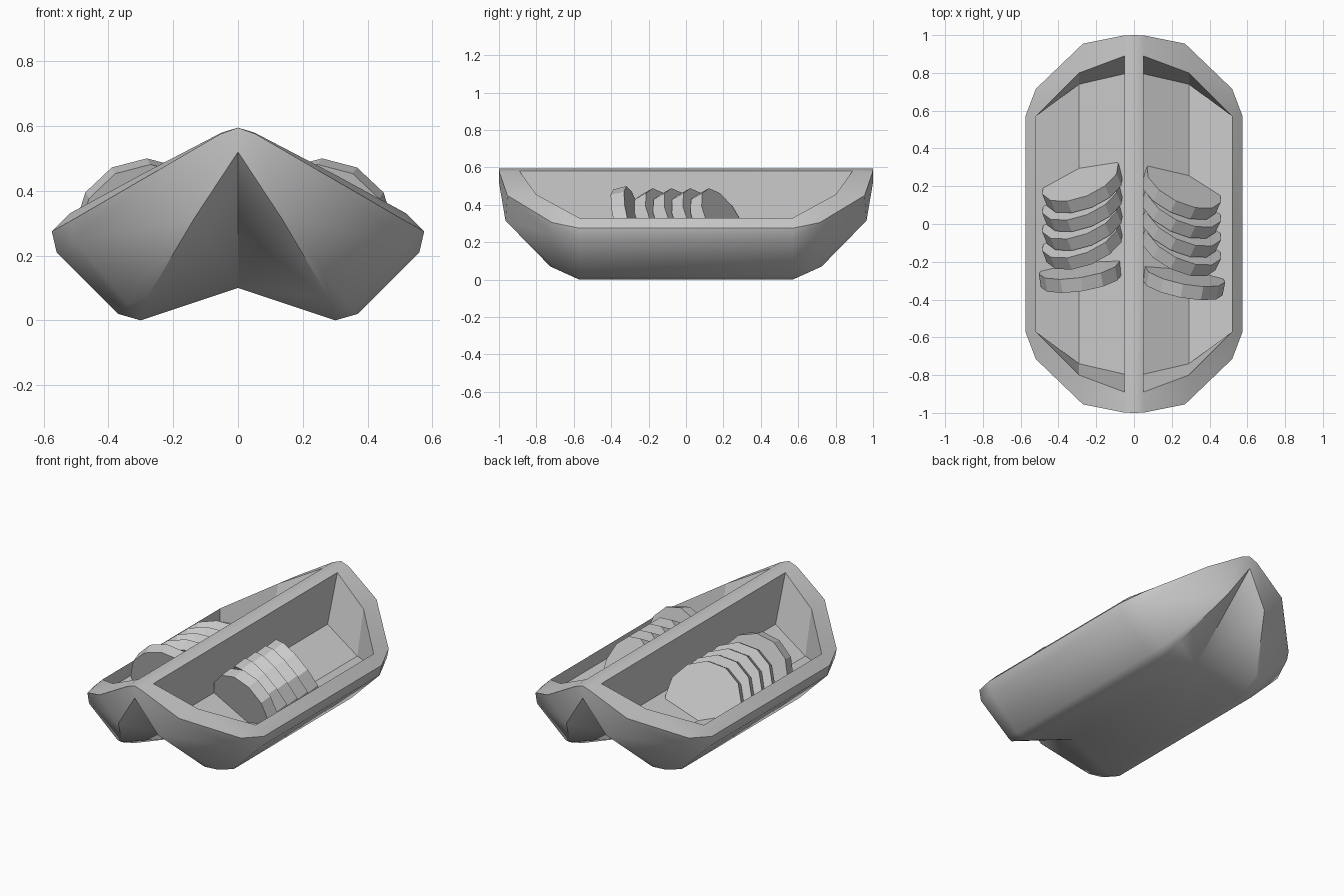
import bpy, bmesh, math
from mathutils import Vector

if "Cube" in bpy.data.objects:
    bpy.data.objects.remove(bpy.data.objects["Cube"])

# One quadrant of the hull: columns run around the plan outline,
# rows go keel -> lower bilge -> upper bilge -> rim edge -> opening
KEEL = (.30, .57, 0)
CREASE = (0, .53, .10)
TIP = (0, 1, .52)
columns = [
    [(.30, 0, 0), (.37, 0, .02), (.56, 0, .21), (.575, 0, .275), (.52, 0, .33)],
    [KEEL, (.37, .57, .02), (.56, .57, .21), (.575, .57, .275), (.52, .57, .33)],
    [KEEL, (.34, .68, .05), (.505, .72, .245), (.52, .715, .305), (.52, .57, .33)],
    [KEEL, (.28, .725, .07), (.135, .965, .315), (.27, .955, .45), (.29, .80, .455)],
    [CREASE, CREASE, TIP, (.055, .998, .575), (.05, .89, .58)],
    [CREASE, CREASE, TIP, (0, 1, .595), (0, .89, .595)],
]
faces = []
for a, b in zip(columns, columns[1:]):
    for r in range(4):
        if b[0] == CREASE and r == 1:  # fan around the bow crease
            faces += [[a[1], CREASE, a[2]], [CREASE, TIP, a[2]]]
        else:
            faces.append([a[r], b[r], b[r + 1], a[r + 1]])

# Underside and centre ridge
faces.append([(.30, 0, 0), KEEL, CREASE, (0, 0, .10)])
faces.append([(.05, 0, .58), (.05, .89, .58), (0, .89, .595), (0, 0, .595)])

# Well: walls from opening to a shallow V floor
opening = [(.52, 0, .33), (.52, .57, .33), (.29, .80, .455), (.05, .89, .58), (.05, 0, .58)]
floor = [(.52, 0, .25), (.52, .57, .25), (.29, .74, .19), (.05, .795, .30), (.05, 0, .30)]
mid = (.29, 0, .19)
well = [[opening[i], opening[i + 1], floor[i + 1], floor[i]] for i in range(4)]
well += [[floor[0], floor[1], floor[2], mid], [mid, floor[2], floor[3], floor[4]]]

# Mirror the quadrant four ways, sharing vertices
bm = bmesh.new()
cache = {}


def vert(p, sx, sy):
    key = (round(p[0] * sx, 4) + 0.0, round(p[1] * sy, 4) + 0.0, round(p[2], 4))
    if key not in cache:
        cache[key] = bm.verts.new(key)
    return cache[key]


for sx in (1, -1):
    for sy in (1, -1):
        for f in faces + well:
            vs = list(dict.fromkeys(vert(p, sx, sy) for p in f))
            if len(vs) > 2 and bm.faces.get(vs) is None:
                bm.faces.new(vs)
bmesh.ops.recalc_face_normals(bm, faces=bm.faces)
mesh = bpy.data.meshes.new("double_tray")
bm.to_mesh(mesh)
bm.free()
tray = bpy.data.objects.new("double_tray", mesh)
bpy.context.collection.objects.link(tray)
bpy.context.view_layer.objects.active = tray
tray.select_set(True)
bpy.ops.object.shade_smooth_by_angle(angle=math.radians(50))
# Keep the well walls and floor crisp
well_points = {tuple(round(c, 3) for c in p) for f in well for p in f}
for p in mesh.polygons:
    if all(tuple(round(abs(c), 3) for c in mesh.vertices[v].co) in well_points
           for v in p.vertices):
        p.use_smooth = False


# Slices: thick discs leaning in two rows
def disc(name, face_centre, yaw, lean, thick=.075):
    c = math.sqrt(1 - lean * lean)
    n = Vector((-math.sin(yaw) * c, math.cos(yaw) * c, lean))
    bpy.ops.mesh.primitive_cylinder_add(
        vertices=12, radius=.217, depth=thick,
        location=Vector(face_centre) - n * thick / 2,
        rotation=n.to_track_quat('Z', 'Y').to_euler())
    bpy.context.object.name = name


for side, x, y, yaw, front_y, front_yaw in (
        ("right", .265, .21, -26, -.265, -11), ("left", -.285, .24, 22, -.23, 9)):
    for i in range(4):
        disc(f"{side}_slice_{i + 1}", (x, y - .1 * i, .295), math.radians(yaw), .45)
    disc(f"{side}_front_slice", (x + math.copysign(.005, x), front_y, .29),
         math.radians(front_yaw), .25)
